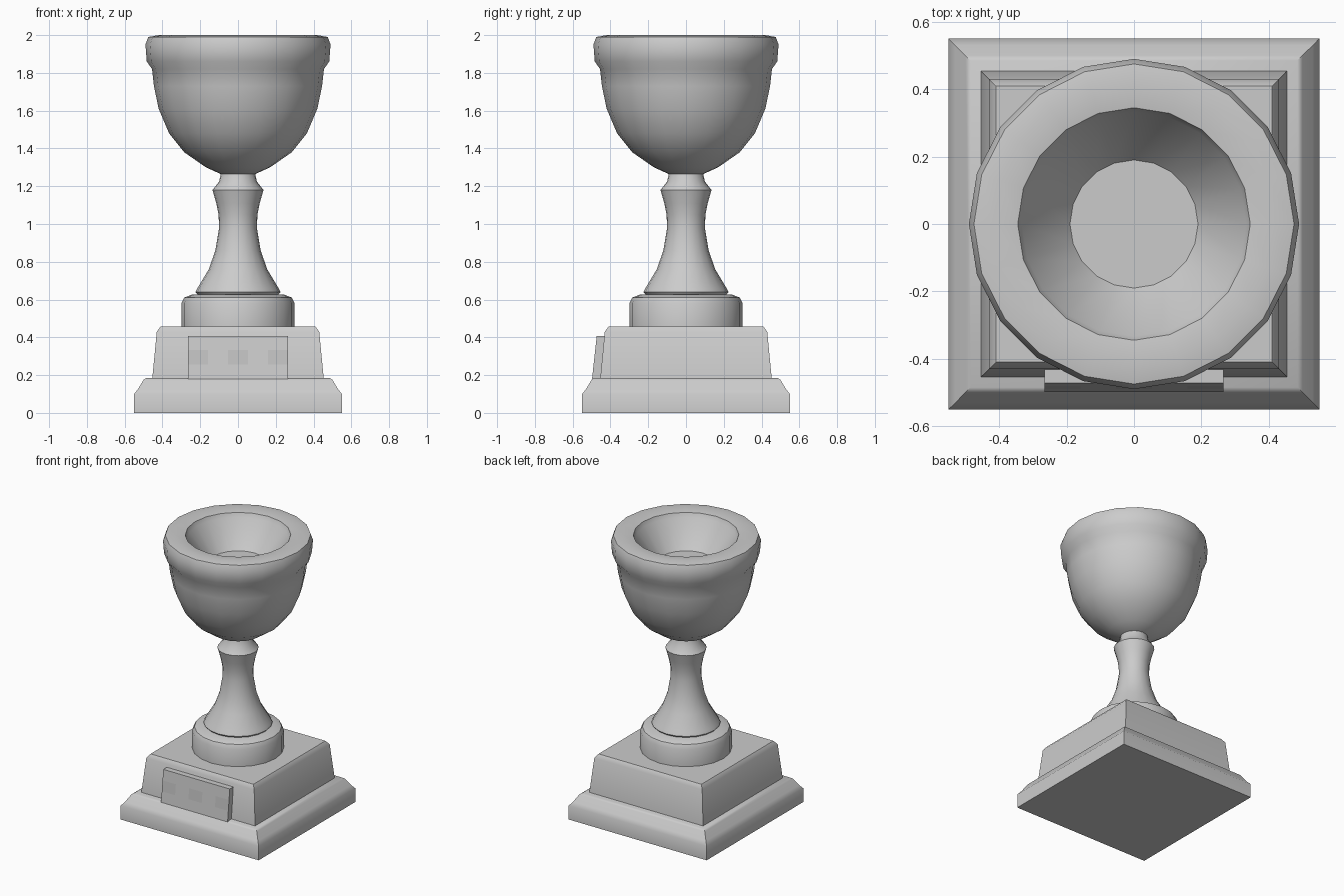
import bpy
import bmesh
import math
from mathutils import Vector

cube = bpy.data.objects.get("Cube")
if cube:
    bpy.data.objects.remove(cube, do_unlink=True)


def make_material(name, value):
    mat = bpy.data.materials.new(name)
    mat.use_nodes = True
    colour = (value, value, value, 1)
    mat.diffuse_color = colour
    mat.node_tree.nodes["Principled BSDF"].inputs["Base Color"].default_value = colour
    return mat


stone = make_material("light_grey", 0.6)
shade = make_material("plaque_grey", 0.54)


def finish(name, bm, angle, mats=(stone,)):
    bmesh.ops.recalc_face_normals(bm, faces=bm.faces)
    mesh = bpy.data.meshes.new(name)
    bm.to_mesh(mesh)
    bm.free()
    for mat in mats:
        mesh.materials.append(mat)
    obj = bpy.data.objects.new(name, mesh)
    bpy.context.collection.objects.link(obj)
    bpy.ops.object.select_all(action='DESELECT')
    obj.select_set(True)
    bpy.context.view_layer.objects.active = obj
    bpy.ops.object.shade_smooth_by_angle(angle=math.radians(angle))
    return obj


def lathe(name, profile, sides=20, angle=40):
    """Stack rings of (radius, height); four sides make a square block of that half width."""
    square = sides == 4
    turn = math.pi / 4 if square else 0
    scale = math.sqrt(2) if square else 1
    bm = bmesh.new()
    rings = []
    for radius, z in profile:
        ring = []
        for i in range(sides):
            a = turn + math.tau * i / sides
            ring.append(bm.verts.new((radius * scale * math.cos(a), radius * scale * math.sin(a), z)))
        rings.append(ring)
    for low, high in zip(rings, rings[1:]):
        for i in range(sides):
            j = (i + 1) % sides
            bm.faces.new((low[i], low[j], high[j], high[i]))
    bm.faces.new(rings[0])
    bm.faces.new(rings[-1])
    return finish(name, bm, angle)


# Square stepped base
lathe("base_slab", [(0.55, 0), (0.55, 0.10), (0.53, 0.125), (0.50, 0.175), (0.485, 0.185)], 4)
lathe("plinth", [(0.455, 0.17), (0.43, 0.43), (0.41, 0.457)], 4)

# Round collar, stem and bowl
lathe("collar", [(0.30, 0.45), (0.30, 0.58), (0.285, 0.61), (0.24, 0.628)])
lathe("stem", [(0.20, 0.61), (0.225, 0.64), (0.215, 0.66), (0.155, 0.76), (0.12, 0.86), (0.10, 0.98),
               (0.103, 1.05), (0.115, 1.11), (0.135, 1.18), (0.10, 1.225), (0.09, 1.27)])
lathe("bowl", [(0.07, 1.255), (0.17, 1.30), (0.285, 1.38), (0.365, 1.48), (0.42, 1.61),
               (0.445, 1.73), (0.455, 1.82), (0.483, 1.86), (0.49, 1.95), (0.475, 1.99),
               (0.42, 2.0), (0.345, 1.99), (0.333, 1.96), (0.19, 1.785)], angle=50)

# Front plaque, leaning with the plinth, with faintly varied panels
bm = bmesh.new()
bmesh.ops.create_cube(bm, size=1)
for axis, cuts in ((0, 5), (2, 3)):
    for k in range(1, cuts):
        at = Vector((0, 0, 0))
        normal = Vector((0, 0, 0))
        at[axis] = k / cuts - 0.5
        normal[axis] = 1
        bmesh.ops.bisect_plane(bm, geom=bm.verts[:] + bm.edges[:] + bm.faces[:],
                               plane_co=at, plane_no=normal)
bm.normal_update()
for face in bm.faces:
    c = face.calc_center_median()
    column, row = int((c.x + 0.5) * 5), int((c.z + 0.5) * 3)
    if face.normal.y < -0.5 and row == 1 and column % 2 == 0:
        face.material_index = 1
for v in bm.verts:
    up = v.co.z + 0.5
    v.co = Vector((v.co.x * 0.53, -0.46 + v.co.y * 0.075 + up * 0.025, 0.18 + up * 0.228))
finish("plaque", bm, 20, (stone, shade))
